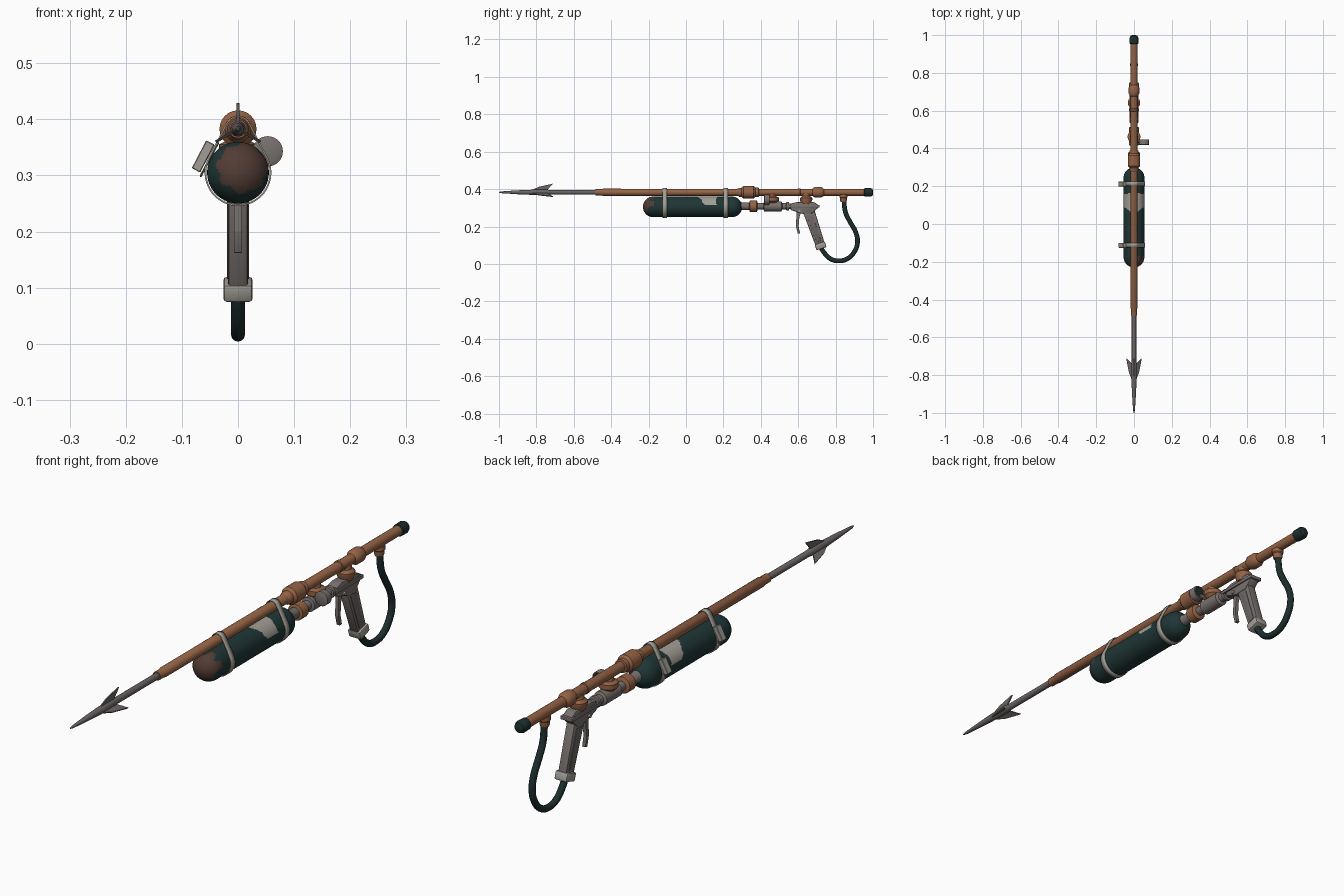
import bpy, bmesh, math
from mathutils import Vector, Matrix

if "Cube" in bpy.data.objects:
    bpy.data.objects.remove(bpy.data.objects["Cube"])

def mat(name, c):
    m = bpy.data.materials.new(name)
    m.diffuse_color = (*c, 1)
    m.use_nodes = True
    m.node_tree.nodes["Principled BSDF"].inputs["Base Color"].default_value = m.diffuse_color
    return m

COPPER = mat("copper", (0.30, 0.125, 0.06))
TEAL = mat("dark teal", (0.014, 0.036, 0.036))
STEEL = mat("steel grey", (0.19, 0.165, 0.155))
SPEAR = mat("spear grey", (0.15, 0.13, 0.13))
RUST = mat("rust brown", (0.085, 0.045, 0.035))
LIGHT = mat("worn light grey", (0.36, 0.34, 0.30))
BLACK = mat("rubber black", (0.012, 0.026, 0.027))

def finish(name, bm, mats, angle=35):
    bmesh.ops.recalc_face_normals(bm, faces=bm.faces)
    me = bpy.data.meshes.new(name)
    bm.to_mesh(me)
    bm.free()
    for m in mats:
        me.materials.append(m)
    ob = bpy.data.objects.new(name, me)
    bpy.context.collection.objects.link(ob)
    bpy.ops.object.select_all(action='DESELECT')
    ob.select_set(True)
    bpy.context.view_layer.objects.active = ob
    bpy.ops.object.shade_smooth_by_angle(angle=math.radians(angle))
    return ob

def lathe(name, prof, m, c=(0, 0, 0), axis='Y', n=24, rule=None):
    """Revolve (distance, radius) points around an axis through c."""
    bm = bmesh.new()
    rings = []
    for d, r in prof:
        ring = []
        for i in range(n):
            a = 2 * math.pi * i / n
            u, v = r * math.cos(a), r * math.sin(a)
            p = (u, d, v) if axis == 'Y' else (u, v, d) if axis == 'Z' else (d, u, v)
            ring.append(bm.verts.new(Vector(p) + Vector(c)))
        rings.append(ring)
    for a, b in zip(rings, rings[1:]):
        for i in range(n):
            j = (i + 1) % n
            bm.faces.new((a[i], a[j], b[j], b[i]))
    bm.faces.new(rings[0])
    bm.faces.new(rings[-1])
    mats = m if isinstance(m, list) else [m]
    if rule:
        for f in bm.faces:
            f.material_index = rule(f.calc_center_median())
    return finish(name, bm, mats)

def plate(name, pts, width, m, bevel=0.0, x=0):
    """Extrude a (y, z) outline sideways."""
    bm = bmesh.new()
    f = bm.faces.new([bm.verts.new((x - width / 2, y, z)) for y, z in pts])
    g = bmesh.ops.extrude_face_region(bm, geom=[f])
    bmesh.ops.translate(bm, vec=(width, 0, 0), verts=[v for v in g['geom'] if isinstance(v, bmesh.types.BMVert)])
    if bevel:
        bmesh.ops.bevel(bm, geom=list(bm.edges), offset=bevel, segments=2, affect='EDGES', profile=0.5)
    return finish(name, bm, [m])

BZ, TZ = 0.383, 0.305   # barrel and tank axis heights

# Barrel with collars
lathe("barrel", [(-0.485, 0.012), (-0.485, 0.0165), (-0.45, 0.0165), (-0.445, 0.019), (0.97, 0.0185)], COPPER, (0, 0, BZ))
lathe("barrel_large_collar", [(0.275, 0.0185), (0.285, 0.024), (0.297, 0.024), (0.307, 0.033), (0.362, 0.033),
                              (0.372, 0.025), (0.388, 0.025), (0.39, 0.0185)], COPPER, (0, 0, BZ))
lathe("barrel_rear_collar", [(0.675, 0.0185), (0.68, 0.023), (0.69, 0.028), (0.722, 0.028), (0.732, 0.023), (0.737, 0.0185)], COPPER, (0, 0, BZ))
lathe("barrel_thin_ring", [(0.595, 0.0185), (0.597, 0.021), (0.61, 0.021), (0.612, 0.0185)], COPPER, (0, 0, BZ))
lathe("barrel_end_cap", [(0.953, 0.0185), (0.955, 0.0225), (0.985, 0.0235), (0.996, 0.019), (1.0, 0.01)], BLACK, (0, 0, BZ))

# Spear and three swept barbs
lathe("spear_shaft", [(-1.0, 0.002), (-0.985, 0.005), (-0.9, 0.0105), (-0.82, 0.014), (-0.74, 0.014), (-0.73, 0.012), (-0.47, 0.012)], SPEAR, (0, 0, BZ))
for k in range(3):
    fin = plate(f"spear_barb_{k + 1}", [(-0.835, 0.008), (-0.785, 0.03), (-0.712, 0.046), (-0.745, 0.008)], 0.005, SPEAR)
    fin.data.transform(Matrix.Translation((0, 0, BZ)) @ Matrix.Rotation(k * 2 * math.pi / 3, 4, 'Y'))

# Gas tank: dome ends, rusty nose and a worn patch on top
R = 0.055
prof = [(-0.175 - R * math.cos(a), R * math.sin(a)) for a in [math.pi / 2 * i / 18 for i in range(1, 19)]]
prof += [(-0.175 + 0.42 * i / 84, R) for i in range(1, 85)]
prof += [(0.245 + R * math.sin(a), R * math.cos(a)) for a in [math.pi / 2 * i / 12 for i in range(1, 12)]]

def tank_colour(c):
    wob = 0.003 * math.sin(7 * math.atan2(c.z - 0.31, c.x)) + 0.002 * math.sin(130 * c.x)
    if c.y < -0.17 and math.hypot(c.x - 0.009, c.z - 0.314) < 0.044 + wob:
        return 1
    t = (0.36 - c.z) / 0.048
    if c.z > 0.315 and 0.062 + 0.045 * t + 0.005 * math.sin(150 * c.z) < c.y < 0.167 - 0.008 * math.sin(3 * t):
        return 2
    return 0

lathe("gas_tank", prof, [TEAL, RUST, LIGHT], (0, 0, TZ), n=72, rule=tank_colour)

# Straps wrapped around tank and barrel, with a clasp on the left
Rs, rs = 0.0565, 0.0205
tilt = math.asin((Rs - rs) / (BZ - TZ))
path = []
for i in range(33):
    a = math.pi - tilt + (math.pi + 2 * tilt) * i / 32
    path.append((Rs * math.cos(a), TZ + Rs * math.sin(a)))
for i in range(13):
    a = tilt + (math.pi - 2 * tilt) * i / 12
    path.append((rs * math.cos(a), BZ + rs * math.sin(a)))
for label, y in (("front", -0.113), ("rear", 0.212)):
    bm = bmesh.new()
    rows = [[bm.verts.new((x, y + s * 0.012, z)) for x, z in path] for s in (-1, 1)]
    for i in range(len(path)):
        j = (i + 1) % len(path)
        bm.faces.new((rows[0][i], rows[0][j], rows[1][j], rows[1][i]))
    strap = finish(label + "_strap", bm, [LIGHT])
    mod = strap.modifiers.new("thickness", 'SOLIDIFY')
    mod.thickness = 0.003
    mod.offset = 1
    for part, size, shift, m in (("clasp", (0.017, 0.026, 0.056), 0, LIGHT), ("clasp_base", (0.004, 0.02, 0.07), 0.011, STEEL)):
        bm = bmesh.new()
        bmesh.ops.create_cube(bm, size=1)
        bmesh.ops.scale(bm, vec=size, verts=bm.verts)
        bmesh.ops.bevel(bm, geom=list(bm.edges), offset=0.0015, segments=1, affect='EDGES')
        bmesh.ops.transform(bm, matrix=Matrix.Translation((-0.062 + shift, y, 0.334 - shift * 0.5)) @ Matrix.Rotation(tilt, 4, 'Y'), verts=bm.verts)
        finish(f"{label}_{part}", bm, [m])

# Valve line between tank and pistol body
VZ = 0.308
lathe("tank_neck", [(0.285, 0.026), (0.3, 0.02), (0.345, 0.02)], STEEL, (0, 0, VZ))
lathe("valve_nut", [(0.338, 0.02), (0.342, 0.031), (0.378, 0.031), (0.383, 0.022)], COPPER, (0, 0, VZ), n=16)
lathe("valve_body", [(0.38, 0.017), (0.415, 0.017), (0.418, 0.027), (0.51, 0.027), (0.515, 0.017), (0.535, 0.017),
                     (0.537, 0.023), (0.55, 0.023), (0.552, 0.015), (0.58, 0.015)], STEEL, (0, 0, VZ))
lathe("valve_riser", [(0.325, 0.022), (0.337, 0.034), (0.355, 0.034), (0.362, 0.02), (0.375, 0.018)], COPPER, (0, 0.462, 0), axis='Z')

# Pressure gauge on the right, dial facing back
G = (0.053, 0.432, 0.343)
lathe("gauge_case", [(-0.015, 0.02), (-0.012, 0.027), (0.012, 0.027), (0.015, 0.0255), (0.015, 0.022), (0.011, 0.021)], STEEL, G, n=32)
lathe("gauge_dial", [(0.0105, 0.0212), (0.0125, 0.0212)], BLACK, G, n=32)
lathe("gauge_stem", [(0.0, 0.008), (0.05, 0.008)], STEEL, (0, 0.44, 0.333), axis='X', n=12)

# Pistol body, grip and trigger
plate("pistol_body", [(0.56, 0.288), (0.56, 0.322), (0.59, 0.33), (0.685, 0.33), (0.705, 0.318), (0.705, 0.298),
                      (0.675, 0.27), (0.62, 0.268)], 0.04, STEEL, 0.004)
plate("pistol_top_plate", [(0.545, 0.302), (0.545, 0.315), (0.715, 0.315), (0.715, 0.302)], 0.05, STEEL, 0.002)
lathe("pistol_mount", [(0.32, 0.024), (0.342, 0.033), (0.352, 0.033), (0.362, 0.022), (0.378, 0.02)], COPPER, (0, 0.642, 0), axis='Z')
plate("grip", [(0.622, 0.285), (0.688, 0.285), (0.742, 0.108), (0.694, 0.094)], 0.035, STEEL, 0.005)
plate("grip_panel", [(0.643, 0.262), (0.677, 0.262), (0.722, 0.122), (0.697, 0.115)], 0.039, SPEAR, 0.001)
plate("grip_foot", [(0.687, 0.104), (0.742, 0.121), (0.752, 0.09), (0.698, 0.073)], 0.052, LIGHT, 0.006)
plate("trigger", [(0.59, 0.285), (0.618, 0.285), (0.606, 0.25), (0.602, 0.2), (0.61, 0.164), (0.598, 0.162),
                  (0.588, 0.2), (0.59, 0.25)], 0.014, STEEL, 0.001)
lathe("trigger_pin", [(-0.026, 0.007), (0.026, 0.007)], LIGHT, (0, 0.605, 0.285), axis='X', n=12)

# Hose from the grip foot up to the barrel
cu = bpy.data.curves.new("hose", 'CURVE')
cu.dimensions = '3D'
cu.bevel_depth = 0.0125
cu.bevel_resolution = 4
cu.use_fill_caps = True
pts = [(0.715, 0.1), (0.737, 0.062), (0.775, 0.026), (0.82, 0.0165), (0.865, 0.029), (0.9, 0.065), (0.917, 0.115),
       (0.908, 0.168), (0.877, 0.225), (0.853, 0.275), (0.844, 0.345)]
sp = cu.splines.new('BEZIER')
sp.bezier_points.add(len(pts) - 1)
for b, (y, z) in zip(sp.bezier_points, pts):
    b.co = (0, y, z)
    b.handle_left_type = b.handle_right_type = 'AUTO'
sp.resolution_u = 6
cu.materials.append(BLACK)
hose = bpy.data.objects.new("hose", cu)
bpy.context.collection.objects.link(hose)
bpy.ops.object.select_all(action='DESELECT')
hose.select_set(True)
bpy.context.view_layer.objects.active = hose
bpy.ops.object.convert(target='MESH')
lathe("hose_fitting", [(0.332, 0.015), (0.338, 0.0175), (0.352, 0.0175), (0.356, 0.021), (0.372, 0.021)], COPPER, (0, 0.842, 0), axis='Z')
